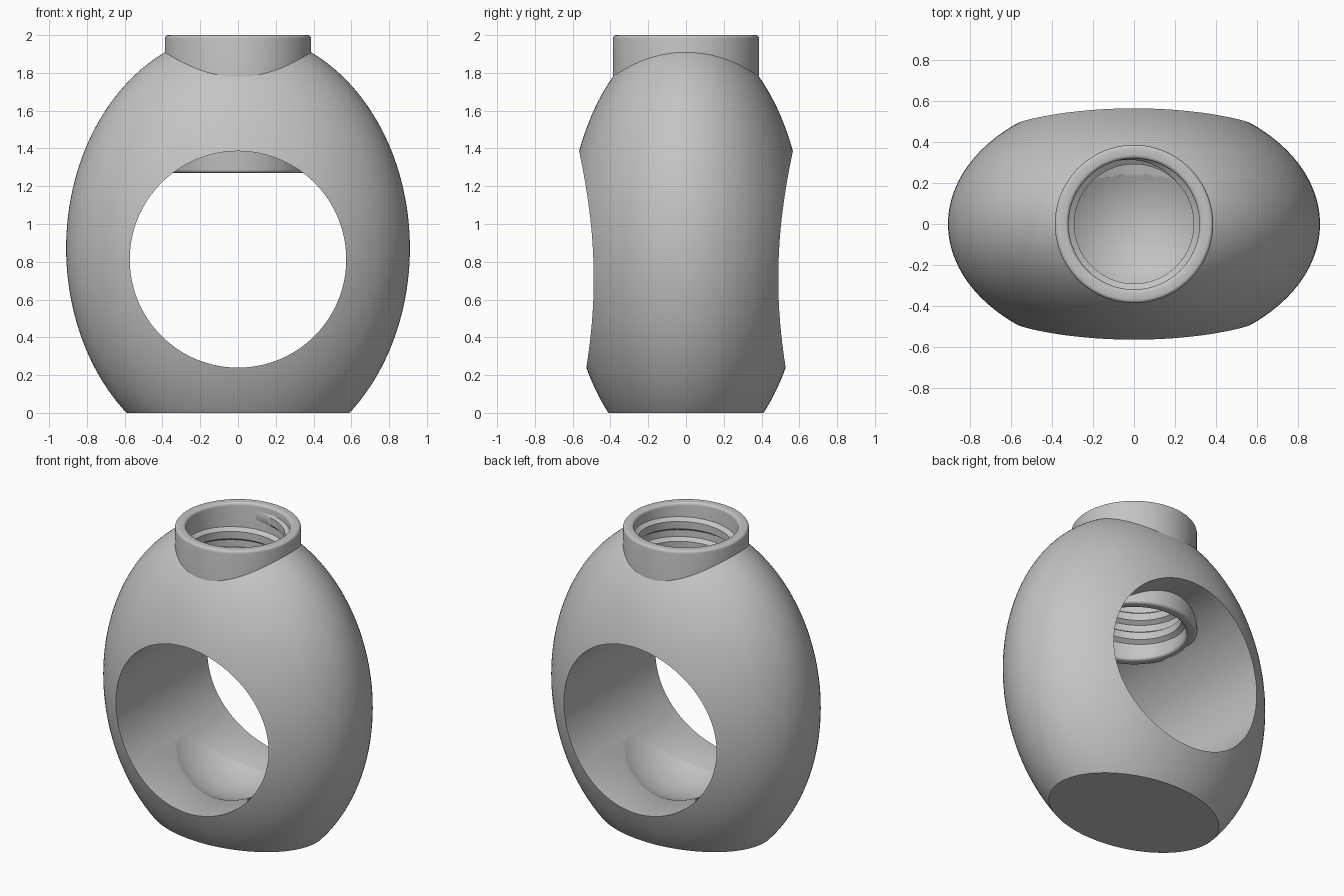
import bpy, bmesh, math
from mathutils import Vector, Matrix

cube = bpy.data.objects.get("Cube")
if cube:
    bpy.data.objects.remove(cube, do_unlink=True)

grey = bpy.data.materials.new("light_grey")
grey.use_nodes = True
COLOUR = (0.55, 0.55, 0.55, 1)
grey.diffuse_color = COLOUR
grey.node_tree.nodes["Principled BSDF"].inputs["Base Color"].default_value = COLOUR


def add_object(name, bm):
    bmesh.ops.recalc_face_normals(bm, faces=bm.faces)
    mesh = bpy.data.meshes.new(name)
    bm.to_mesh(mesh)
    bm.free()
    mesh.materials.append(grey)
    obj = bpy.data.objects.new(name, mesh)
    bpy.context.collection.objects.link(obj)
    return obj


def activate(obj):
    bpy.ops.object.select_all(action='DESELECT')
    obj.select_set(True)
    bpy.context.view_layer.objects.active = obj


def smooth(obj):
    activate(obj)
    bpy.ops.object.shade_smooth_by_angle(angle=math.radians(32))


def ellipsoid(name, radii, centre_z, clip_z, keep_above):
    """Ellipsoid cut flat at clip_z and capped."""
    bm = bmesh.new()
    bmesh.ops.create_uvsphere(bm, u_segments=128, v_segments=80, radius=1)
    bmesh.ops.scale(bm, vec=radii, verts=bm.verts)
    bmesh.ops.translate(bm, vec=(0, 0, centre_z), verts=bm.verts)
    geom = bm.verts[:] + bm.edges[:] + bm.faces[:]
    bmesh.ops.bisect_plane(bm, geom=geom, plane_co=(0, 0, clip_z), plane_no=(0, 0, 1),
                           clear_inner=keep_above, clear_outer=not keep_above)
    bmesh.ops.holes_fill(bm, edges=[e for e in bm.edges if e.is_boundary])
    return add_object(name, bm)


def cylinder(name, radius, depth, centre, rotation=Matrix()):
    bm = bmesh.new()
    bmesh.ops.create_cone(bm, cap_ends=True, segments=128, radius1=radius, radius2=radius,
                          depth=depth, matrix=Matrix.Translation(centre) @ rotation)
    return add_object(name, bm)


def cut(obj, cutter):
    mod = obj.modifiers.new("cut", 'BOOLEAN')
    mod.operation, mod.solver, mod.object = 'DIFFERENCE', 'EXACT', cutter
    activate(obj)
    bpy.ops.object.modifier_apply(modifier=mod.name)
    bpy.data.objects.remove(cutter, do_unlink=True)


# Egg-shaped body with flat base, round window, shallow dish and neck socket
NECK_R, BORE_R, NECK_LOW, NECK_TOP = 0.387, 0.32, 1.27, 2.0
body = ellipsoid("egg_body", (0.91, 0.633, 1.146), 0.872, 0, True)
cut(body, cylinder("window_cutter", 0.573, 2, (0, 0, 0.8125), Matrix.Rotation(math.pi / 2, 4, 'X')))
cut(body, ellipsoid("dish_cutter", (0.55, 0.60, 0.67), 0.85, 0.8, False))
cut(body, cylinder("socket_cutter", 0.355, 1.2, (0, 0, 1.8)))
smooth(body)

# Neck ring: rectangular section spun around z, edges rounded
bm = bmesh.new()
corners = [(BORE_R, NECK_LOW), (NECK_R, NECK_LOW), (NECK_R, NECK_TOP), (BORE_R, NECK_TOP)]
section = [bm.verts.new((r, 0, z)) for r, z in corners]
edges = [bm.edges.new((section[i], section[(i + 1) % 4])) for i in range(4)]
bmesh.ops.spin(bm, geom=section + edges, cent=(0, 0, 0), axis=(0, 0, 1),
               angle=math.tau, steps=128, use_merge=True)
bmesh.ops.remove_doubles(bm, verts=bm.verts, dist=0.0001)
neck = add_object("neck_ring", bm)
bevel = neck.modifiers.new("rounding", 'BEVEL')
bevel.width, bevel.segments = 0.018, 4
bevel.limit_method, bevel.angle_limit = 'ANGLE', math.radians(40)
activate(neck)
bpy.ops.object.modifier_apply(modifier=bevel.name)
smooth(neck)

# Internal screw thread: trapezoid rib swept along a helix, fading out at its ends
PITCH, STEPS = 0.135, 72
START, END = NECK_LOW + 0.07, NECK_TOP - 0.08
count = int((END - START) / PITCH * STEPS)
bm = bmesh.new()
rows = []
for i in range(count + 1):
    turn = math.tau * i / STEPS
    z = START + PITCH * i / STEPS
    fade = min(1, i / 12, (count - i) / 12)
    crest = BORE_R - 0.028 * fade
    root = BORE_R + 0.008
    rib = [(root, -0.05), (crest, -0.025), (crest, 0.025), (root, 0.05)]
    rows.append([bm.verts.new((r * math.cos(turn), r * math.sin(turn), z + dz)) for r, dz in rib])
for a, b in zip(rows, rows[1:]):
    for k in range(4):
        n = (k + 1) % 4
        bm.faces.new((a[k], a[n], b[n], b[k]))
bm.faces.new(rows[0])
bm.faces.new(rows[-1])
smooth(add_object("screw_thread", bm))
